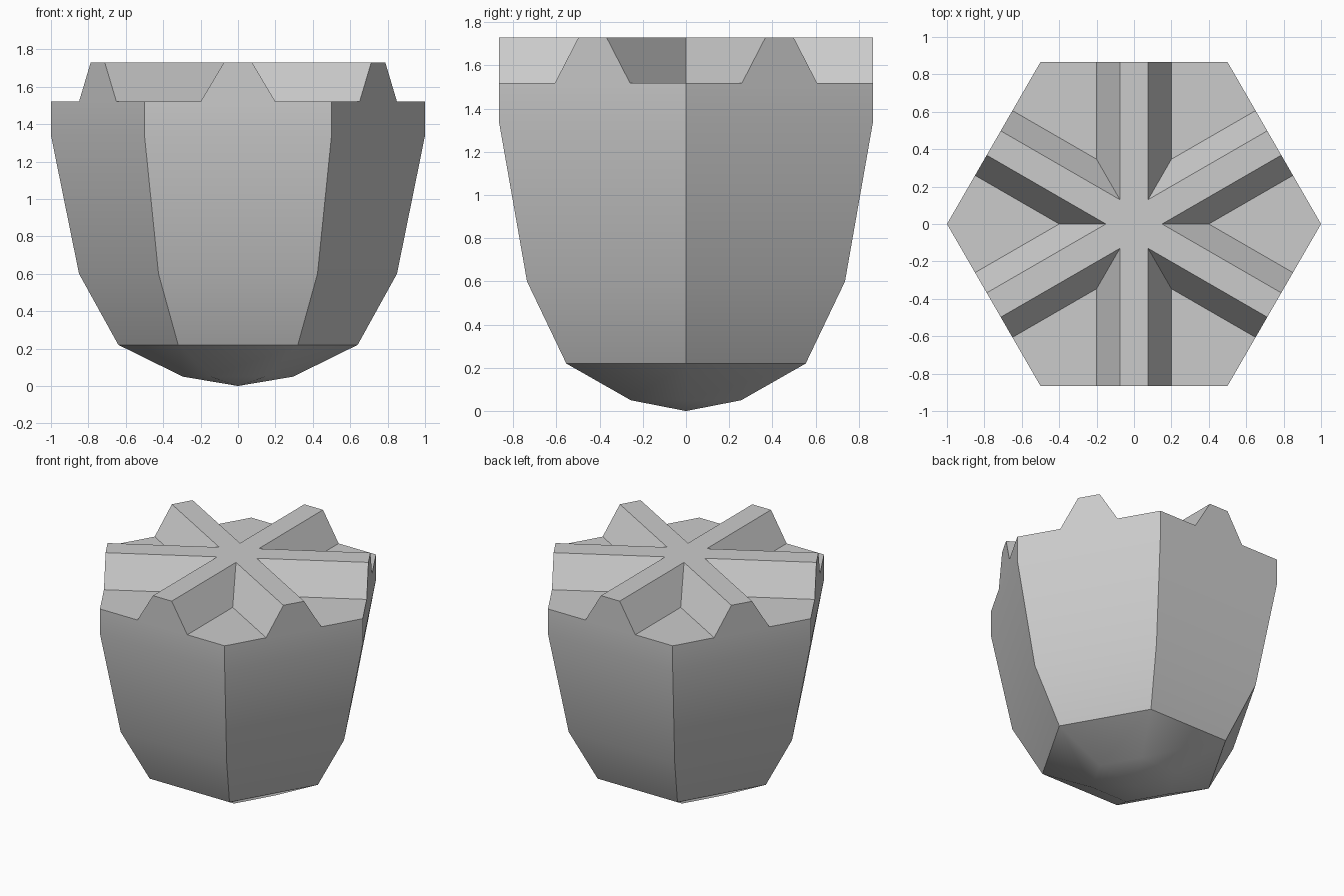
import bpy, bmesh
from math import radians, cos, sin, pi
from mathutils import Matrix

if "Cube" in bpy.data.objects:
    bpy.data.objects.remove(bpy.data.objects["Cube"], do_unlink=True)

FLOOR, TOP = 1.52, 1.73           # pocket floor and ridge heights
RIDGE_TOP, RIDGE_FOOT = 0.075, 0.20   # ridge half widths
APOTHEM = cos(pi / 6)

stone = bpy.data.materials.new("plain grey")
stone.use_nodes = True
grey = (0.6, 0.6, 0.6, 1)
stone.diffuse_color = grey
stone.node_tree.nodes["Principled BSDF"].inputs["Base Color"].default_value = grey

bm = bmesh.new()


def spin(point, turn):
    return Matrix.Rotation(turn * pi / 3, 4, "Z") @ Matrix.Translation(point).translation


def face(points, turn):
    bm.faces.new([bm.verts.new(spin(p, turn)) for p in points])


def corner(radius, z, side):
    # hexagon corner either side of a wall that faces +y
    return (side * radius / 2, APOTHEM * radius, z)


# Radius and height of the hexagonal body, bottom to rim
profile = [(0.295, 0.05), (0.64, 0.22), (0.85, 0.60), (1.0, 1.34)]

for turn in range(6):
    # Pointed base and tapering walls
    r, z = profile[0]
    face([(0, 0, 0), corner(r, z, 1), corner(r, z, -1)], turn)
    for (r0, z0), (r1, z1) in zip(profile, profile[1:]):
        face([corner(r0, z0, 1), corner(r0, z0, -1),
              corner(r1, z1, -1), corner(r1, z1, 1)], turn)

    # Upright rim wall with the end of a ridge on it
    def rim(half, height):
        return (half, APOTHEM, height)
    face([corner(1, 1.34, 1), corner(1, 1.34, -1), corner(1, FLOOR, -1),
          rim(-RIDGE_FOOT, FLOOR), rim(-RIDGE_TOP, TOP),
          rim(RIDGE_TOP, TOP), rim(RIDGE_FOOT, FLOOR), corner(1, FLOOR, 1)], turn)

    # Ridge top, running in to the centre, and its two sloping sides
    def root(half, height):
        return (half, abs(half) * 3 ** 0.5, height)
    face([(0, 0, TOP), root(RIDGE_TOP, TOP), rim(RIDGE_TOP, TOP),
          rim(-RIDGE_TOP, TOP), root(-RIDGE_TOP, TOP)], turn)
    for s in (1, -1):
        face([root(s * RIDGE_TOP, TOP), root(s * RIDGE_FOOT, FLOOR),
              rim(s * RIDGE_FOOT, FLOOR), rim(s * RIDGE_TOP, TOP)][::s], turn)
        # Half of the pocket floor on each side
        face([root(s * RIDGE_FOOT, FLOOR), corner(1, FLOOR, s),
              rim(s * RIDGE_FOOT, FLOOR)][::s], turn)

bmesh.ops.remove_doubles(bm, verts=bm.verts, dist=0.001)
bmesh.ops.recalc_face_normals(bm, faces=bm.faces)
# Merge each pocket floor and the star top into single flat faces
bmesh.ops.dissolve_limit(bm, angle_limit=radians(0.5), verts=bm.verts, edges=bm.edges)

mesh = bpy.data.meshes.new("hexagonal_cup")
bm.to_mesh(mesh)
bm.free()
mesh.materials.append(stone)
cup = bpy.data.objects.new("hexagonal_cup", mesh)
bpy.context.scene.collection.objects.link(cup)

bpy.ops.object.select_all(action="DESELECT")
cup.select_set(True)
bpy.context.view_layer.objects.active = cup
bpy.ops.object.shade_smooth_by_angle(angle=radians(31))
